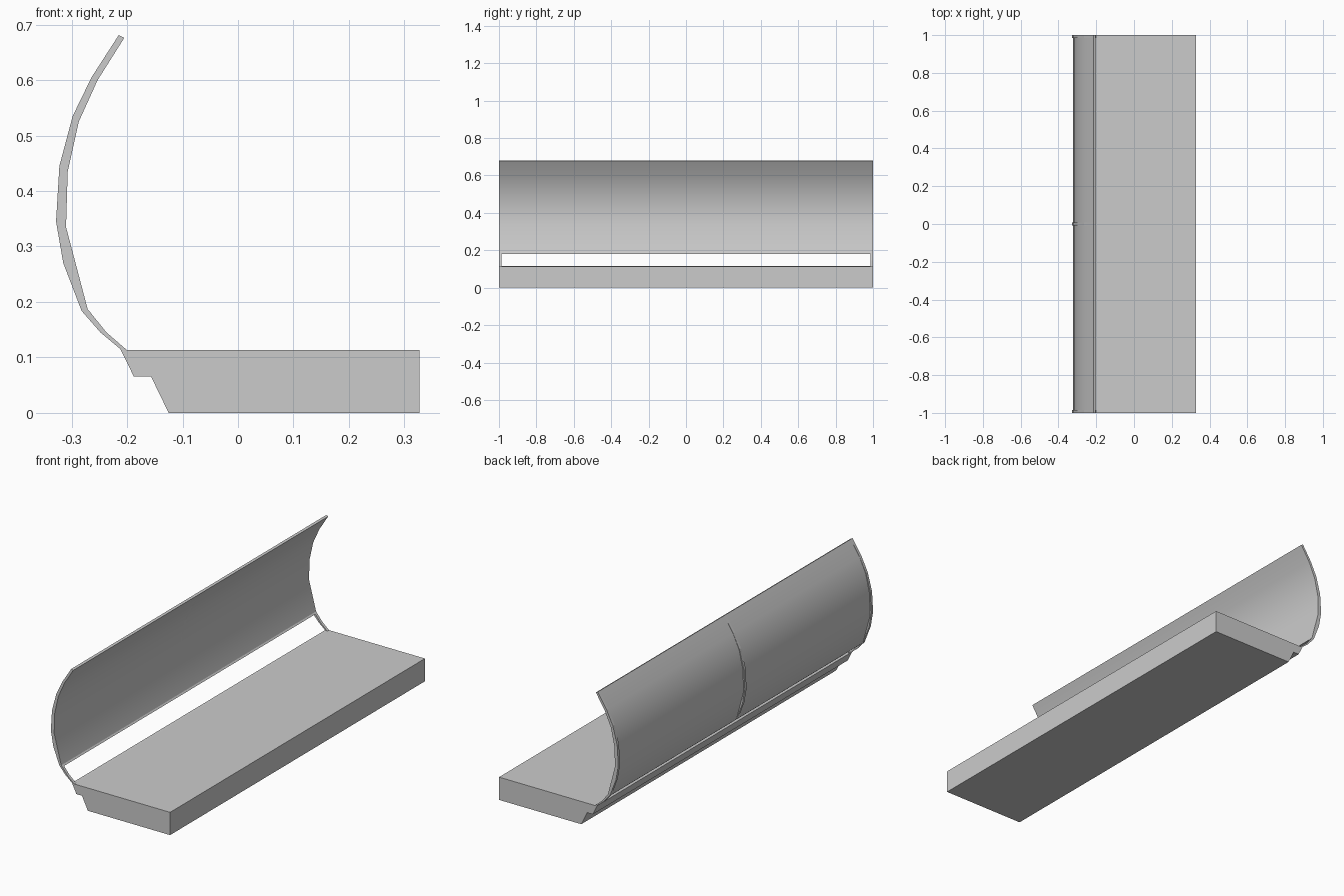
import bpy
import bmesh
import math

cube = bpy.data.objects.get("Cube")
if cube:
    bpy.data.objects.remove(cube, do_unlink=True)

grey = bpy.data.materials.new("plain grey")
grey.use_nodes = True
colour = (0.6, 0.6, 0.6, 1)
grey.diffuse_color = colour
grey.node_tree.nodes["Principled BSDF"].inputs["Base Color"].default_value = colour


def extrude_profile(name, points, y0, y1, smooth=False):
    """Extrude a closed x-z outline along y."""
    bm = bmesh.new()
    face = bm.faces.new([bm.verts.new((x, y0, z)) for x, z in points])
    grown = bmesh.ops.extrude_face_region(bm, geom=[face])["geom"]
    verts = [g for g in grown if isinstance(g, bmesh.types.BMVert)]
    bmesh.ops.translate(bm, verts=verts, vec=(0, y1 - y0, 0))
    bmesh.ops.recalc_face_normals(bm, faces=bm.faces)
    mesh = bpy.data.meshes.new(name)
    bm.to_mesh(mesh)
    bm.free()
    mesh.materials.append(grey)
    obj = bpy.data.objects.new(name, mesh)
    bpy.context.collection.objects.link(obj)
    if smooth:
        bpy.ops.object.select_all(action="DESELECT")
        obj.select_set(True)
        bpy.context.view_layer.objects.active = obj
        bpy.ops.object.shade_smooth_by_angle(angle=math.radians(25))
    return obj


# Stepped base slab
extrude_profile("base", [(-0.2, 0.113), (0.327, 0.113), (0.327, 0), (-0.125, 0),
                         (-0.157, 0.066), (-0.188, 0.066), (-0.212, 0.115)], -1, 1)

# Curved shell, from the lower lip to the top edge
inner = [(-0.271, 0.187), (-0.31, 0.335), (-0.307, 0.435),
         (-0.287, 0.525), (-0.253, 0.6), (-0.205, 0.676)]
shell_outer = [(-0.282, 0.185), (-0.322, 0.333), (-0.317, 0.443),
               (-0.297, 0.532), (-0.263, 0.605), (-0.215, 0.681)]
lip_inner, lip_outer = (-0.265, 0.18), (-0.277, 0.179)
extrude_profile("curved_panel",
                [lip_inner] + inner + shell_outer[::-1] + [lip_outer],
                -0.998, 0.998, True)

# Ribs, standing proud on the outside of the shell
rib_outer = [(-0.282, 0.184), (-0.315, 0.27), (-0.328, 0.345), (-0.322, 0.445),
             (-0.298, 0.535), (-0.264, 0.605), (-0.215, 0.681)]
foot_inner = [(-0.2, 0.113), (-0.237, 0.145)]
foot_outer = [(-0.248, 0.145), (-0.212, 0.115)]
end_rib = foot_inner + inner + rib_outer[::-1] + foot_outer
extrude_profile("front_rib", end_rib, -1, -0.986)
extrude_profile("back_rib", end_rib, 0.986, 1)
extrude_profile("middle_rib", [lip_inner] + inner + rib_outer[::-1] + [lip_outer],
                -0.007, 0.007)
